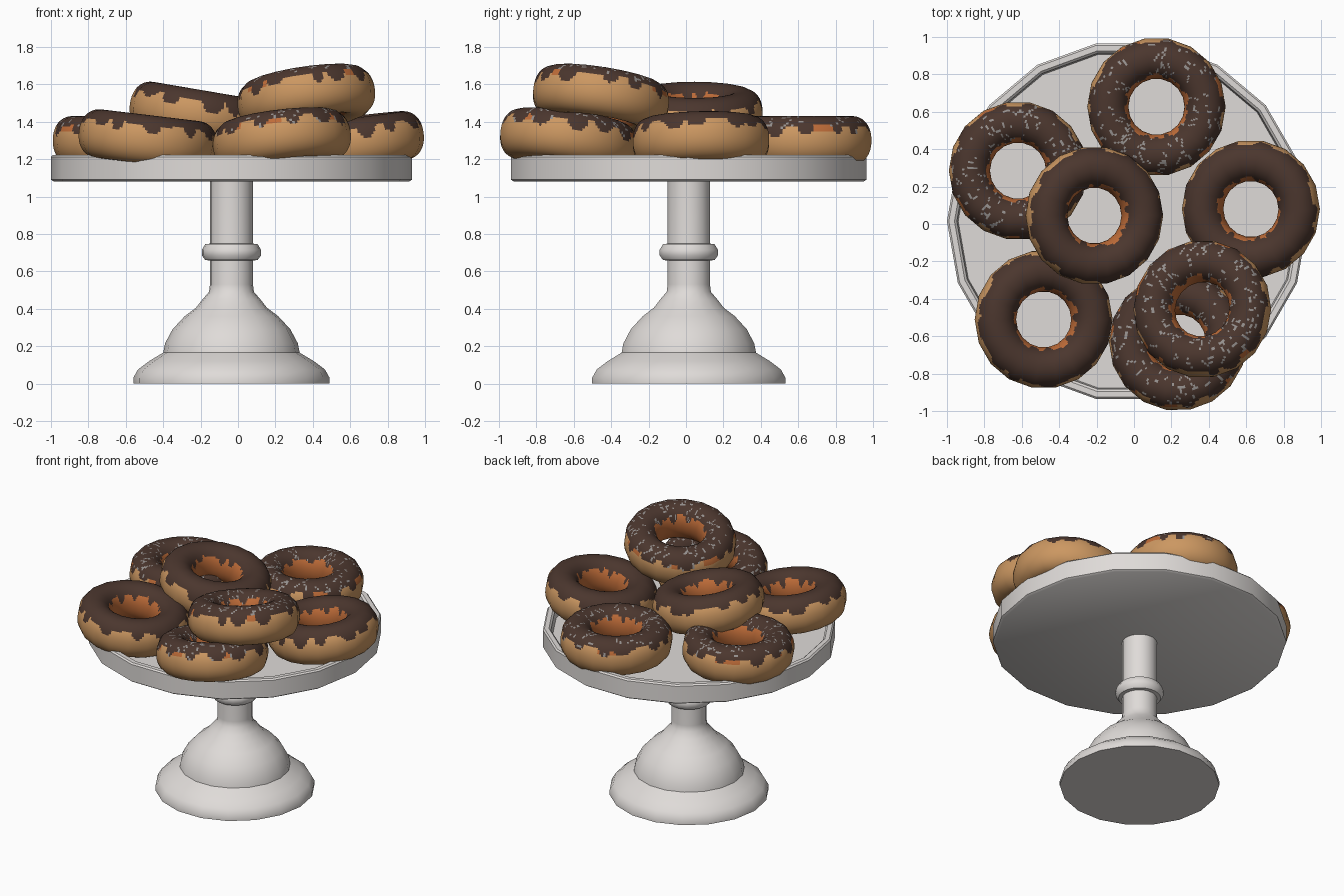
import bpy, bmesh, math, random
from mathutils import Vector

if "Cube" in bpy.data.objects:
    bpy.data.objects.remove(bpy.data.objects["Cube"])

random.seed(4)


def material(name, rgb):
    m = bpy.data.materials.new(name)
    m.diffuse_color = (*rgb, 1)
    m.use_nodes = True
    m.node_tree.nodes["Principled BSDF"].inputs["Base Color"].default_value = m.diffuse_color
    return m


CERAMIC = material("white ceramic", (0.74, 0.71, 0.69))
DOUGH = material("tan dough", (0.60, 0.31, 0.12))
CRUMB = material("orange dough", (0.52, 0.15, 0.04))
ICING = material("chocolate icing", (0.07, 0.037, 0.027))
SPRINKLE = material("grey sprinkles", (0.30, 0.28, 0.27))


def lathe(name, profile, center, sides):
    """Spin an (r, z) profile about the z axis."""
    verts, faces = [], []
    for r, z in profile:
        for i in range(sides):
            a = 2 * math.pi * i / sides
            verts.append((r * math.cos(a), r * math.sin(a), z))
    n = len(profile)
    for j in range(n - 1):
        for i in range(sides):
            k = (i + 1) % sides
            faces.append((j * sides + i, j * sides + k,
                          (j + 1) * sides + k, (j + 1) * sides + i))
    faces.append(tuple(reversed(range(sides))))
    faces.append(tuple((n - 1) * sides + i for i in range(sides)))
    me = bpy.data.meshes.new(name)
    me.from_pydata(verts, [], faces)
    me.materials.append(CERAMIC)
    ob = bpy.data.objects.new(name, me)
    ob.location = (*center, 0)
    bpy.context.collection.objects.link(ob)
    bpy.ops.object.select_all(action='DESELECT')
    ob.select_set(True)
    bpy.context.view_layer.objects.active = ob
    bpy.ops.object.shade_smooth_by_angle(angle=math.radians(38))
    return ob


# Cake stand: foot, stem, collar and rimmed plate
CENTER = (-0.035, 0.015)
lathe("stand_foot", [
    (0.525, 0), (0.525, 0.03), (0.50, 0.075), (0.44, 0.12), (0.365, 0.165),
    (0.355, 0.215), (0.315, 0.29), (0.25, 0.36), (0.19, 0.405), (0.155, 0.45),
    (0.12, 0.49), (0.115, 0.53), (0.115, 1.09)], CENTER, 18)
lathe("stem_collar", [
    (0.10, 0.657), (0.14, 0.66), (0.158, 0.685), (0.158, 0.715),
    (0.14, 0.745), (0.10, 0.75)], CENTER, 18)
lathe("plate", [
    (0.95, 1.08), (0.965, 1.09), (0.965, 1.212), (0.955, 1.222),
    (0.925, 1.222), (0.912, 1.21), (0.905, 1.15)], CENTER, 18)

# Doughnut shape
R, A, B = 0.26, 0.11, 0.13      # ring radius, tube half width, half height
SIDES, STEP, NV = 18, 9, 56
NU = SIDES * STEP


def power(x, p):
    return math.copysign(abs(x) ** p, x)


def drip_line(base, count, depth):
    """Height of the icing edge around the ring, with rounded drips."""
    drips = []
    for i in range(count):
        a = 2 * math.pi * (i + random.uniform(-0.3, 0.3)) / count
        drips.append((a, random.uniform(0.09, 0.17), random.uniform(0.4, 1) * depth))

    def height(u):
        low = base + 0.006 * math.sin(5 * u)
        for a, w, d in drips:
            t = abs((u - a + math.pi) % (2 * math.pi) - math.pi) / w
            if t < 1:
                low = min(low, base - d * math.sqrt(1 - t ** 2))
        return low
    return height


def doughnut(name, loc, slope, sprinkled):
    verts, normals, faces = [], [], []
    half = math.pi / SIDES
    for i in range(NU):
        u = 2 * math.pi * i / NU
        flat = math.cos(half) / math.cos(u % (2 * half) - half)
        for j in range(NV):
            v = 2 * math.pi * j / NV
            c, s = math.cos(v), math.sin(v)
            r = (R + A * power(c, 0.9)) * flat
            verts.append((r * math.cos(u), r * math.sin(u), B * power(s, 0.9)))
            normals.append(Vector((c / A * math.cos(u), c / A * math.sin(u), s / B)).normalized())
    for i in range(NU):
        for j in range(NV):
            k, l = (i + 1) % NU, (j + 1) % NV
            faces.append((i * NV + j, k * NV + j, k * NV + l, i * NV + l))
    me = bpy.data.meshes.new(name)
    me.from_pydata(verts, [], faces)
    for m in (DOUGH, CRUMB, ICING, SPRINKLE):
        me.materials.append(m)

    # Colour by height: icing above the drip lines, orange in the hole
    outer = drip_line(0.078, 13, 0.06)
    inner = drip_line(0.085, 9, 0.05)
    phase = random.uniform(0, 6)
    for p in me.polygons:
        x, y, z = p.center
        r, u = math.hypot(x, y), math.atan2(y, x)
        inside = r < R
        edge = inner(u) if inside else outer(u)
        if z > edge:
            idx = 2
        elif inside and z > -0.115:
            idx = 1
        elif (sprinkled and not inside and z > 0.045
              and math.sin(4 * u + phase) + math.sin(7 * u) > 0.5):
            idx = 1
        else:
            idx = 0
        p.material_index = idx

    # Sprinkles: short runs of icing faces
    if sprinkled:
        for _ in range(170):
            i, j = random.randrange(NU), random.randrange(2, NV // 2 - 1)
            di, dj = random.choice([(1, 0), (0, 1), (1, 1), (1, -1)])
            for t in range(random.choice([1, 2, 2, 3])):
                p = me.polygons[((i + di * t) % NU) * NV + (j + dj * t) % NV]
                if p.material_index == 2:
                    p.material_index = 3

    me.shade_smooth()
    me.normals_split_custom_set_from_vertices(normals)
    ob = bpy.data.objects.new(name, me)
    ob.location = loc
    ob.rotation_mode = 'QUATERNION'
    up = Vector((-slope[0], -slope[1], 1))
    ob.rotation_quaternion = Vector((0, 0, 1)).rotation_difference(up)
    bpy.context.collection.objects.link(ob)


# Pile of doughnuts: name, centre, slope in x and y, sprinkles
for args in [
    ("doughnut_left", (-0.62, 0.285, 1.30), (0.0, 0.0), True),
    ("doughnut_back", (0.12, 0.627, 1.30), (0.0, 0.0), True),
    ("doughnut_right", (0.625, 0.08, 1.295), (0.12, 0.02), False),
    ("doughnut_front_left", (-0.483, -0.51, 1.305), (-0.12, 0.0), False),
    ("doughnut_front_right", (0.235, -0.63, 1.30), (0.12, -0.14), True),
    ("doughnut_top_middle", (-0.212, 0.045, 1.44), (-0.17, 0.0), False),
    ("doughnut_top_front", (0.365, -0.455, 1.525), (0.15, -0.16), True),
]:
    doughnut(*args)
